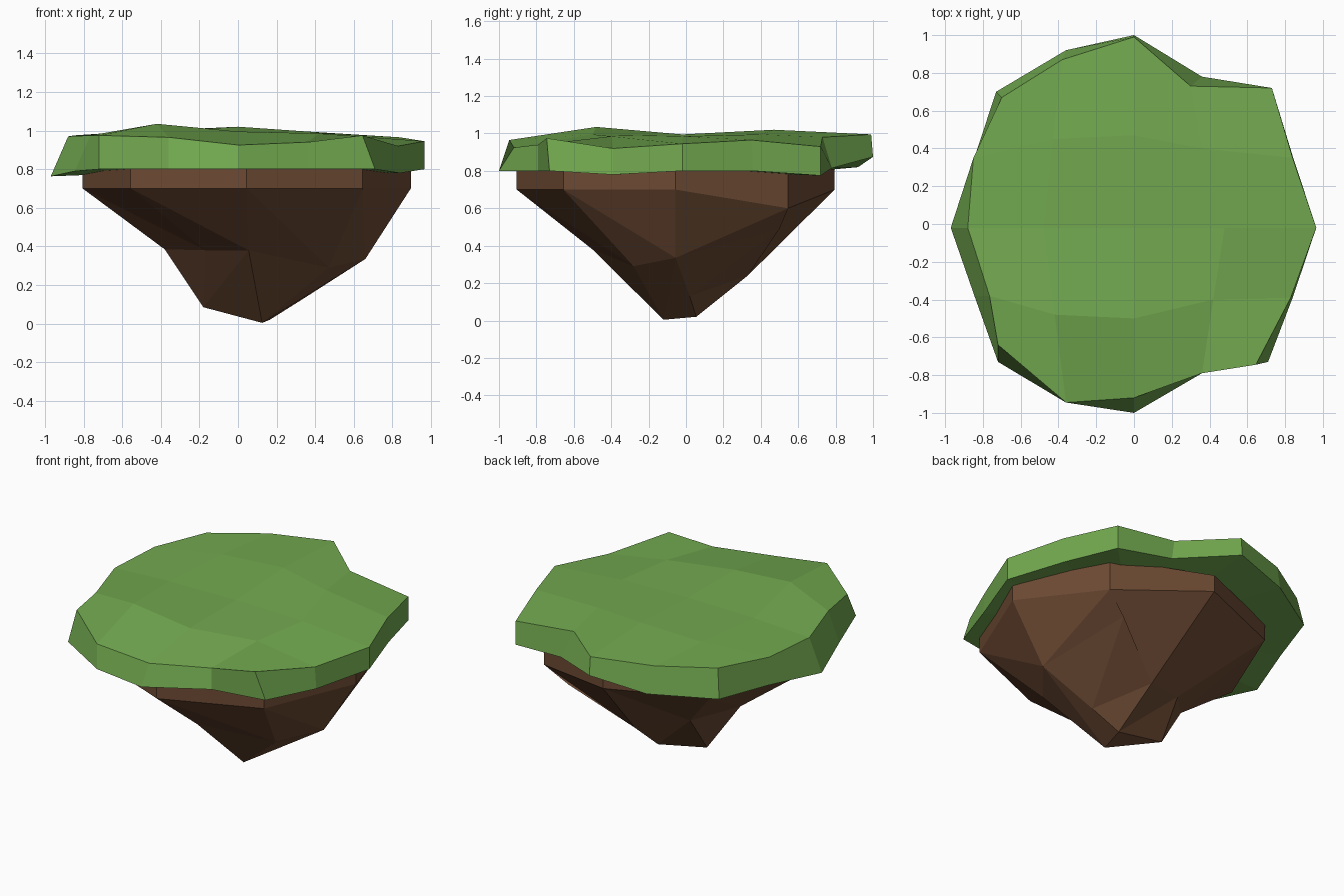
import bpy, bmesh, math

if "Cube" in bpy.data.objects:
    bpy.data.objects.remove(bpy.data.objects["Cube"])


def finish(bm, name, color):
    bmesh.ops.remove_doubles(bm, verts=bm.verts, dist=0.0005)
    bmesh.ops.recalc_face_normals(bm, faces=bm.faces)
    me = bpy.data.meshes.new(name)
    bm.to_mesh(me)
    bm.free()
    mat = bpy.data.materials.new(name + "_color")
    mat.diffuse_color = (*color, 1)
    mat.use_nodes = True
    mat.node_tree.nodes["Principled BSDF"].inputs["Base Color"].default_value = mat.diffuse_color
    me.materials.append(mat)
    ob = bpy.data.objects.new(name, me)
    bpy.context.collection.objects.link(ob)
    return ob


# Grass cap: a gently uneven 4 x 4 quad top, rounded to a 16-sided outline
top = [
    [(-.72, -.64, .975), (-.36, -.945, .965), (0, -.92, .925), (.36, -.79, .94), (.645, -.745, .975)],
    [(-.765, -.38, .975), (-.42, -.48, 1.035), (0, -.5, .995), (.42, -.4, .985), (.83, -.39, .92)],
    [(-.88, -.02, .97), (-.48, -.02, .99), (0, -.02, .995), (.48, -.02, .985), (.965, -.02, .945)],
    [(-.85, .35, .975), (-.43, .45, 1.0), (0, .47, 1.02), (.36, .4, .995), (.84, .35, .965)],
    [(-.70, .67, .985), (-.38, .87, .99), (0, .99, .995), (.30, .73, .98), (.73, .72, .93)],
]
# Lower rim, counter-clockwise from the front left corner
rim = [(-.72, -.73, .80), (-.36, -.945, .80), (0, -1, .80), (.36, -.79, .80),
       (.71, -.73, .80), (.84, -.39, .78), (.965, -.02, .80), (.84, .36, .80),
       (.73, .72, .775), (.36, .78, .815), (0, 1, .875), (-.36, .92, .82),
       (-.73, .70, .80), (-.845, .35, .79), (-.97, -.02, .763), (-.845, -.38, .79)]
bm = bmesh.new()
grid = [[bm.verts.new(p) for p in row] for row in top]
for j in range(4):
    for i in range(4):
        bm.faces.new((grid[j][i], grid[j][i + 1], grid[j + 1][i + 1], grid[j + 1][i]))
edge = (grid[0][:4] + [grid[j][4] for j in range(4)]
        + grid[4][:0:-1] + [grid[j][0] for j in range(4, 0, -1)])
low = [bm.verts.new(p) for p in rim]
hub = bm.verts.new((0, 0, .80))
for i in range(16):
    k = (i + 1) % 16
    bm.faces.new((edge[i], low[i], low[k], edge[k]))
    bm.faces.new((low[i], hub, low[k]))
finish(bm, "grass_cap", (.17, .40, .08))

# Rock base: octagonal band lofted down to a ragged point
# (columns run counter-clockwise from the front)
octagon = [(.045 + .85 * math.sin(k * math.pi / 4), -.055 - .85 * math.cos(k * math.pi / 4))
           for k in range(8)]
middle = [(.055, -.5, .38), (.47, -.28, .29), (.66, -.055, .335), (.5, .5, .49),
          (.14, .33, .24), (-.17, .2, .32), (-.38, -.02, .385), (-.17, -.28, .38)]
tips = [(.125, -.12, .004), (.34, .02, .13), (.165, .055, .02), (-.18, .04, .085)]
bm = bmesh.new()
upper = [bm.verts.new((x, y, .81)) for x, y in octagon]
band = [bm.verts.new((x, y, .6 if k == 3 else .7)) for k, (x, y) in enumerate(octagon)]
mid = [bm.verts.new(p) for p in middle]
tip = [bm.verts.new(p) for p in tips]
bm.faces.new(upper)
column_tip = [tip[n] for n in (0, 0, 1, 1, 2, 3, 3, 3)]
for i in range(8):
    k = (i + 1) % 8
    bm.faces.new((upper[i], band[i], band[k], upper[k]))
    if i == 2:
        bm.faces.new((band[i], mid[i], band[k]))
        bm.faces.new((band[k], mid[i], mid[k]))
    else:
        bm.faces.new((band[i], mid[k], band[k]))
        bm.faces.new((band[i], mid[i], mid[k]))
    a, b = column_tip[i], column_tip[k]
    bm.faces.new((mid[i], a, mid[k]))
    if a is not b:
        bm.faces.new((mid[k], a, b))
bm.faces.new((tip[0], tip[1], tip[2]))
bm.faces.new((tip[0], tip[2], tip[3]))
finish(bm, "rock_base", (.155, .07, .034))
